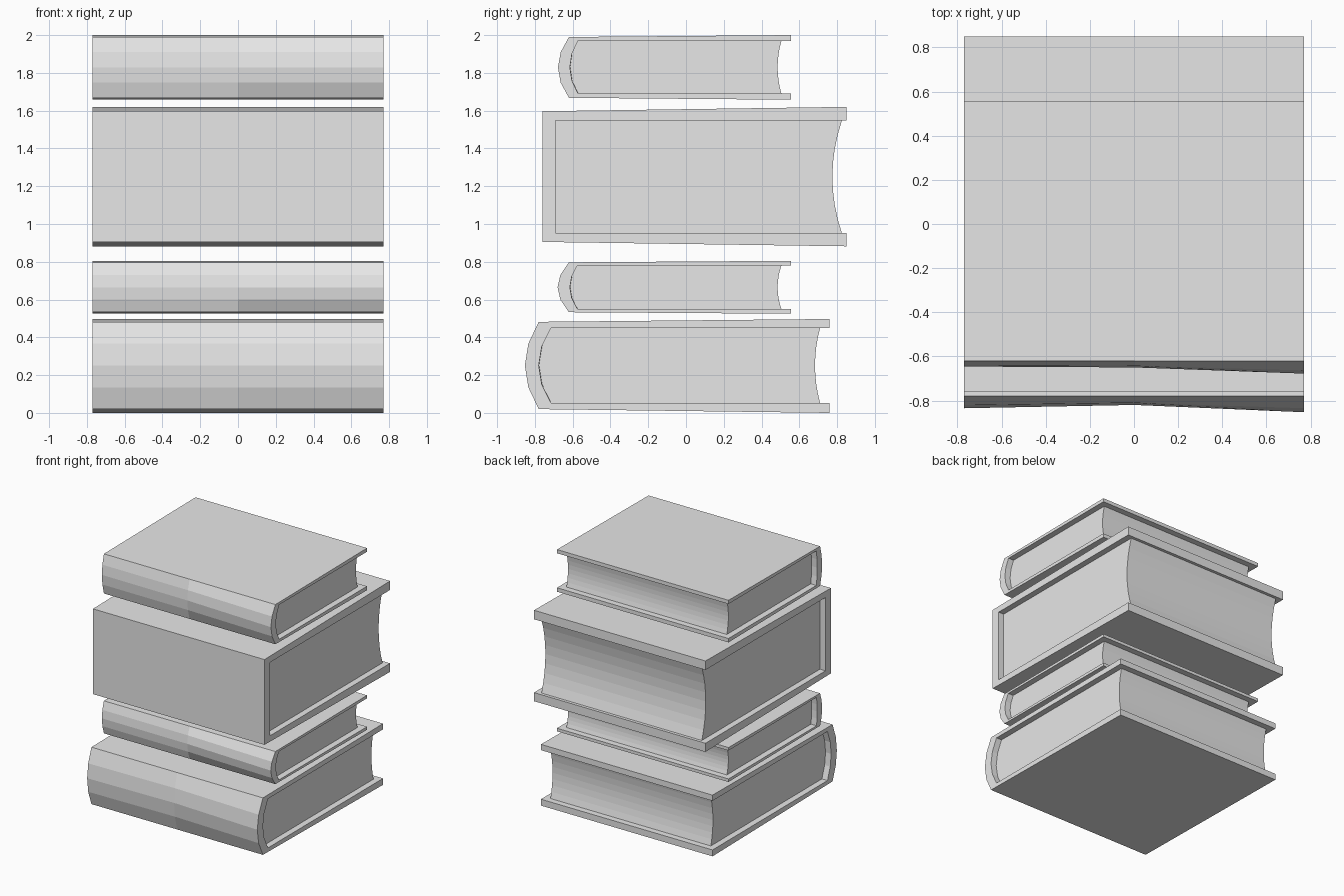
import bpy
import bmesh

cube = bpy.data.objects.get("Cube")
if cube:
    bpy.data.objects.remove(cube, do_unlink=True)

HALF = 0.77      # half width of every cover
LIP = 0.05       # how far the covers overhang the pages

grey = bpy.data.materials.new("light grey")
grey.use_nodes = True
colour = (0.8, 0.8, 0.8, 1)
grey.diffuse_color = colour
grey.node_tree.nodes["Principled BSDF"].inputs["Base Color"].default_value = colour


def finish(bm, name):
    bmesh.ops.recalc_face_normals(bm, faces=bm.faces)
    mesh = bpy.data.meshes.new(name)
    bm.to_mesh(mesh)
    bm.free()
    mesh.materials.append(grey)
    bpy.context.collection.objects.link(bpy.data.objects.new(name, mesh))


def arc(y, bulge, z_low, z_high, steps):
    """Parabolic curve from z_high down to z_low; bulge moves its middle in y."""
    points = []
    for i in range(steps + 1):
        t = i / steps
        points.append((y + bulge * 4 * t * (1 - t), z_high + (z_low - z_high) * t))
    return points


def cover(name, spine, back, inner, z_spine, z_back, z_in, bulges, inner_bulge):
    """Wrapped cover: outer and inner profiles joined across the width."""
    bm = bmesh.new()
    rings = []
    steps = 4 if inner_bulge else 1
    for x, bulge in zip((-HALF, 0, HALF), bulges):
        inside = inner_bulge + bulge - bulges[-1]
        outer_path = [(back, z_back[1])] + arc(spine, bulge, *z_spine, steps) + [(back, z_back[0])]
        inner_path = [(back, z_in[1])] + arc(inner, inside, *z_in, steps) + [(back, z_in[0])]
        rings.append([[bm.verts.new((x, y, z)) for y, z in path]
                      for path in (outer_path, inner_path)])
    count = len(rings[0][0])
    # outer and inner skins, plus the fore ends of both boards
    for a, b in zip(rings, rings[1:]):
        for skin in (0, 1):
            for i in range(count - 1):
                bm.faces.new((a[skin][i], a[skin][i + 1], b[skin][i + 1], b[skin][i]))
        for i in (0, -1):
            bm.faces.new((a[0][i], a[1][i], b[1][i], b[0][i]))
    # head and tail edges
    for out, ins in (rings[0], rings[-1]):
        for i in range(count - 1):
            bm.faces.new((out[i], out[i + 1], ins[i + 1], ins[i]))
    finish(bm, name)


def pages(name, inner, inner_bulge, fore, hollow, z_in):
    """Page block with a rounded back and a hollow fore edge."""
    bm = bmesh.new()
    steps = 4 if inner_bulge else 1
    profile = arc(inner, inner_bulge, *z_in, steps) + arc(fore, -hollow, *z_in, 8)[::-1]
    face = bm.faces.new([bm.verts.new((LIP - HALF, y, z)) for y, z in profile])
    side = bmesh.ops.extrude_face_region(bm, geom=[face])["geom"]
    moved = [v for v in side if isinstance(v, bmesh.types.BMVert)]
    bmesh.ops.translate(bm, verts=moved, vec=(2 * (HALF - LIP), 0, 0))
    finish(bm, name)


# spine bulges run from the -x end, through the middle, to the +x end
books = {
    "bottom_book": dict(spine=-0.78, back=0.76, inner=-0.715, z_spine=(0.02, 0.482),
                        z_back=(0.0, 0.497), z_in=(0.052, 0.45),
                        bulges=(-0.055, -0.04, -0.073), inner_bulge=-0.065,
                        fore=0.71, hollow=0.027),
    "thin_book": dict(spine=-0.62, back=0.555, inner=-0.575, z_spine=(0.533, 0.797),
                      z_back=(0.525, 0.805), z_in=(0.55, 0.78),
                      bulges=(-0.026, -0.03, -0.06), inner_bulge=-0.04,
                      fore=0.505, hollow=0.02),
    "thick_book": dict(spine=-0.76, back=0.85, inner=-0.69, z_spine=(0.905, 1.597),
                       z_back=(0.882, 1.62), z_in=(0.952, 1.547),
                       bulges=(0, 0, 0), inner_bulge=0,
                       fore=0.825, hollow=0.05),
    "top_book": dict(spine=-0.62, back=0.555, inner=-0.572, z_spine=(1.668, 1.99),
                     z_back=(1.658, 2.0), z_in=(1.69, 1.97),
                     bulges=(-0.026, -0.03, -0.058), inner_bulge=-0.043,
                     fore=0.505, hollow=0.02),
}

for name, b in books.items():
    cover(name + "_cover", b["spine"], b["back"], b["inner"], b["z_spine"],
          b["z_back"], b["z_in"], b["bulges"], b["inner_bulge"])
    pages(name + "_pages", b["inner"], b["inner_bulge"], b["fore"], b["hollow"], b["z_in"])
